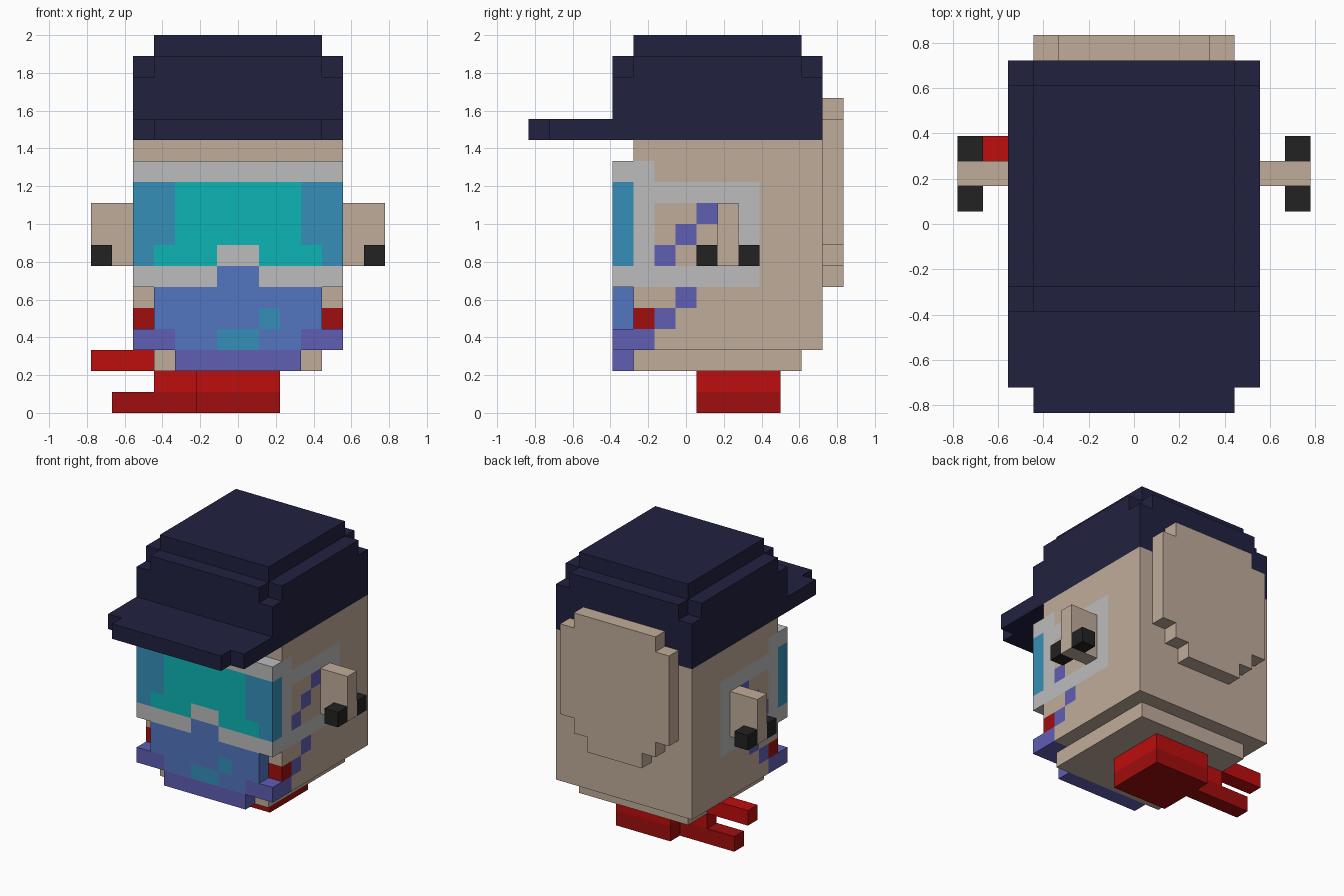
import bpy
import bmesh
from mathutils import Vector

if "Cube" in bpy.data.objects:
    bpy.data.objects.remove(bpy.data.objects["Cube"], do_unlink=True)

U = 1 / 9  # one block of the model


def pos(x, y, z):
    """Block units (y counted from the front) to scene units."""
    return Vector((x * U, (y - 7.5) * U, z * U))


def material(name, rgb):
    def lin(c):
        c /= 255
        return c / 12.92 if c <= 0.04045 else ((c + 0.055) / 1.055) ** 2.4
    col = [lin(c) for c in rgb] + [1]
    m = bpy.data.materials.new(name)
    m.use_nodes = True
    m.diffuse_color = col
    m.node_tree.nodes["Principled BSDF"].inputs["Base Color"].default_value = col
    return m


MATS = {n: material(n, c) for n, c in {
    "skin": (192, 172, 154), "frame_grey": (188, 188, 188), "lens_teal": (13, 180, 180),
    "lens_blue": (54, 143, 184), "mask_blue": (82, 118, 192), "purple": (96, 94, 180),
    "red": (190, 13, 13), "dark_red": (160, 13, 13), "black": (34, 34, 34),
    "navy": (33, 33, 64)}.items()}


def finish(name, bm, mats):
    bmesh.ops.recalc_face_normals(bm, faces=bm.faces[:])
    me = bpy.data.meshes.new(name)
    bm.to_mesh(me)
    bm.free()
    for m in mats:
        me.materials.append(MATS[m])
    ob = bpy.data.objects.new(name, me)
    bpy.context.collection.objects.link(ob)
    return ob


def block(name, mat, xr, yr, zr, paint=()):
    """Box in block units; paint = (material, xr, yr, zr, mirrored) regions, later ones on top."""
    bm = bmesh.new()
    bmesh.ops.create_cube(bm, size=1)
    ranges = (xr, yr, zr)
    for v in bm.verts:
        v.co = [r[0] if c < 0 else r[1] for c, r in zip(v.co, ranges)]
    # cut the box along the borders of every painted region
    cuts = set()
    for _, px, py, pz, mirrored in paint:
        for axis, r in enumerate((px, py, pz)):
            cuts |= {(axis, c) for c in r}
            if axis == 0 and mirrored:
                cuts |= {(0, -c) for c in r}
    for axis, c in sorted(cuts):
        if ranges[axis][0] < c < ranges[axis][1]:
            co, no = Vector((0, 0, 0)), Vector((0, 0, 0))
            co[axis], no[axis] = c, 1
            bmesh.ops.bisect_plane(bm, geom=bm.verts[:] + bm.edges[:] + bm.faces[:],
                                   plane_co=co, plane_no=no)
    mats = [mat] + sorted({p[0] for p in paint} - {mat})
    for f in bm.faces:
        c = f.calc_center_median()
        for m, px, py, pz, mirrored in paint:
            p = (abs(c.x) if mirrored else c.x, c.y, c.z)
            if all(r[0] - .01 < v < r[1] + .01 for v, r in zip(p, (px, py, pz))):
                f.material_index = mats.index(m)
    for v in bm.verts:
        v.co = pos(*v.co)
    return finish(name, bm, mats)


def prism(name, mat, half, depth, upright=False):
    """Extrude a half outline mirrored in x, along z, or along y when upright."""
    outline = half + [(-x, b) for x, b in reversed(half)]
    bm = bmesh.new()
    rings = []
    for d in depth:
        rings.append([bm.verts.new(pos(x, d, b) if upright else pos(x, b, d))
                      for x, b in outline])
    for ring in rings:
        bm.faces.new(ring)
    n = len(outline)
    for i in range(n):
        k = (i + 1) % n
        bm.faces.new((rings[0][i], rings[0][k], rings[1][k], rings[1][i]))
    return finish(name, bm, [mat])


# Head, with the goggle strap, marks and dots on both sides
S = (4, 5)        # outer column
F = (5, 5)        # side surface only
block("head", "skin", (-5, 5), (5, 14), (3, 13), [
    ("frame_grey", F, (5, 11), (6, 11), True),
    ("skin", F, (6, 10), (7, 10), True),
    ("frame_grey", F, (5, 6), (11, 12), True),
    ("purple", S, (5, 6), (3, 4), True),
    ("dark_red", S, (5, 6), (4, 5), True),
] + [("purple", F, (y, y + 1), (z, z + 1), True)
     for y, z in ((6, 4), (7, 5), (6, 7), (7, 8), (8, 9))])
block("chin", "skin", (-4, 4), (5, 13), (2, 3))

# Goggles
Y = (4, 5)
block("goggles", "frame_grey", (-5, 5), Y, (6, 12), [
    ("lens_blue", (3, 5), Y, (7, 11), True),
    ("lens_teal", (0, 3), Y, (7, 11), True),
    ("lens_teal", (3, 4), Y, (7, 8), True),
    ("frame_grey", (0, 1), Y, (7, 8), True),
    ("mask_blue", (0, 1), Y, (6, 7), True),
])

# Mouth mask and its trim
block("mask", "mask_blue", (-4, 4), Y, (4, 6), [("lens_blue", (1, 2), Y, (4, 5), False)])
block("mask_trim", "purple", (-5, 5), Y, (3, 4), [
    ("mask_blue", (0, 3), Y, (3, 4), True),
    ("lens_blue", (0, 1), Y, (3, 4), True),
])
block("mask_bottom", "purple", (-3, 3), Y, (2, 3))

# Cap
block("cap_base", "navy", (-5, 5), (4, 14), (13, 16))
prism("cap_shoulder", "navy", [(4, 4), (4, 5), (5, 5), (5, 13), (4, 13), (4, 14)], (16, 17))
block("cap_top", "navy", (-4, 4), (5, 13), (17, 18))
prism("cap_brim", "navy", [(4, 0), (4, 1), (5, 1), (5, 4)], (13, 14))

# Rounded panel on the back of the head
prism("back_panel", "skin", [(2, 6), (2, 7), (3, 7), (3, 8), (4, 8), (4, 14), (3, 14), (3, 15)],
      (14, 15), upright=True)

# Ears with a stud in front and behind
for side, s in (("left", 1), ("right", -1)):
    block(f"{side}_ear", "skin", sorted((5 * s, 7 * s)), (9, 10), (7, 10))
    for place, y in (("front", 8), ("back", 10)):
        block(f"{side}_{place}_stud", "black", sorted((6 * s, 7 * s)), (y, y + 1), (7, 8))

# Neck stump and the two prongs trailing from it
block("neck", "red", (-2, 2), (8, 12), (0, 2), [("dark_red", (-2, 2), (8, 12), (0, 1), False)])
block("lower_prong", "dark_red", (-6, -2), (10, 11), (0, 1))
block("prong_link", "red", (-4, -2), (10, 11), (1, 2))
block("upper_prong", "red", (-7, -3), (10, 11), (2, 3))
